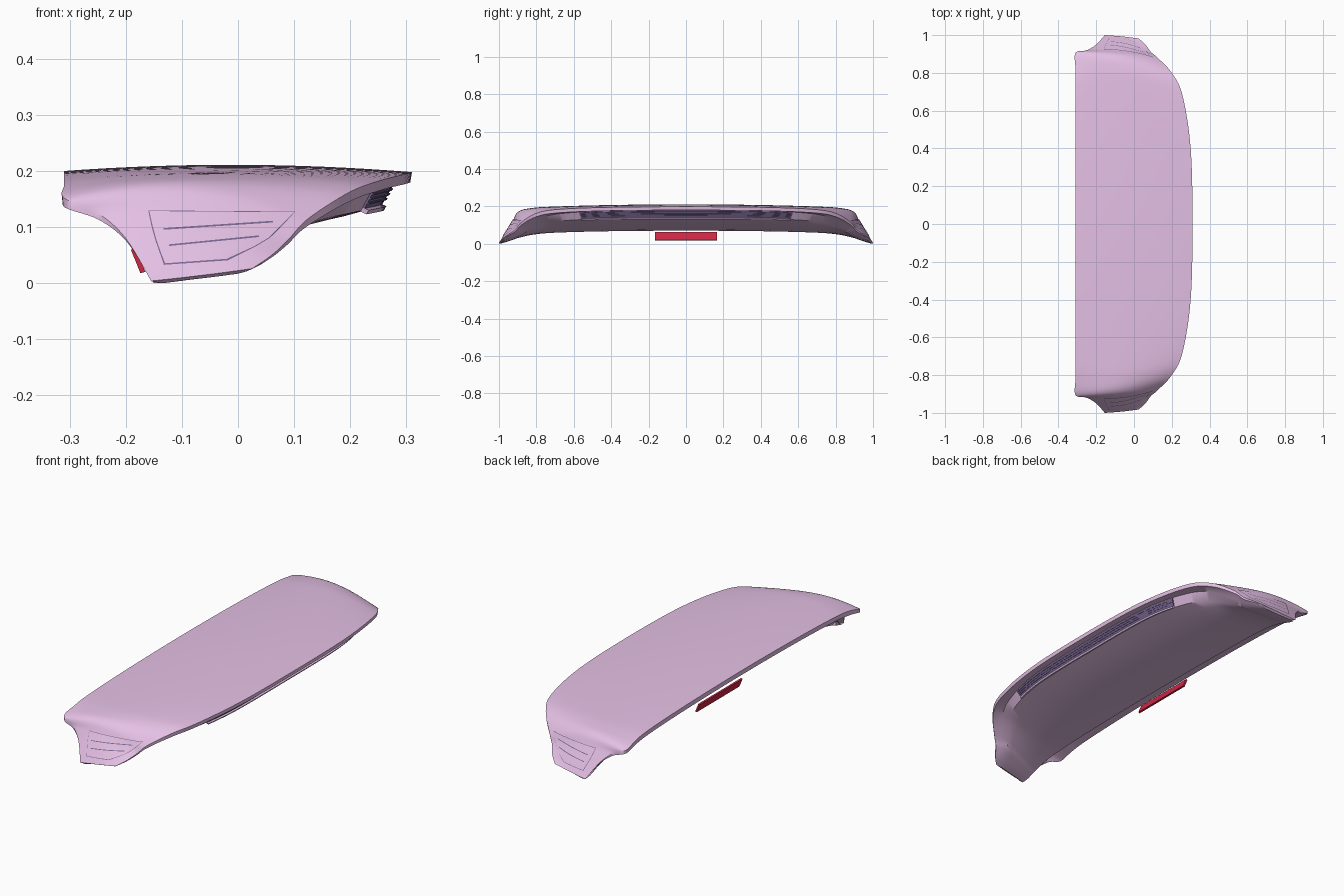
import bpy, bmesh
from mathutils import Vector as V
from mathutils.bvhtree import BVHTree

if "Cube" in bpy.data.objects:
    bpy.data.objects.remove(bpy.data.objects["Cube"])

def material(name, c):
    m = bpy.data.materials.new(name)
    m.diffuse_color = (*c, 1)
    m.use_nodes = True
    m.node_tree.nodes["Principled BSDF"].inputs["Base Color"].default_value = m.diffuse_color
    return m

PINK = material("pink_paint", (.78, .53, .78))
DARK = material("dark_purple", (.2, .14, .3))
RED = material("red_lens", (.6, .02, .06))

def make(name, verts, faces, mat, mirror=True, angle=0.6):
    me = bpy.data.meshes.new(name)
    bm = bmesh.new()
    vs = [bm.verts.new(v) for v in verts]
    for f in faces:
        bm.faces.new([vs[i] for i in f])
    bmesh.ops.recalc_face_normals(bm, faces=bm.faces)
    bm.to_mesh(me)
    bm.free()
    me.materials.append(mat)
    ob = bpy.data.objects.new(name, me)
    bpy.context.collection.objects.link(ob)
    bpy.ops.object.select_all(action='DESELECT')
    ob.select_set(True)
    bpy.context.view_layer.objects.active = ob
    if mirror:
        md = ob.modifiers.new("mirror", 'MIRROR')
        md.use_axis = (False, True, False)
        md.merge_threshold = 0.0005
        bpy.ops.object.modifier_apply(modifier=md.name)
    bpy.ops.object.shade_smooth_by_angle(angle=angle)
    return ob

def curve(pts, t):
    """Catmull-Rom through pts, mirrored in y at the centre."""
    def p(i):
        if i < 0:
            return V((pts[-i][0], -pts[-i][1], pts[-i][2]))
        return V(pts[min(i, len(pts) - 1)])
    i = min(int(t), len(pts) - 2)
    u = t - i
    a, b, c, d = p(i - 1), p(i), p(i + 1), p(i + 2)
    return .5 * (2*b + (c - a)*u + (2*a - 5*b + 4*c - d)*u*u + (3*b - a - 3*c + d)*u**3)

# guide rails from the centre out to the wing tip
FRONT = [(-.31, 0, .2), (-.31, .4, .196), (-.31, .7, .186), (-.31, .82, .174),
         (-.31, .905, .152), (-.25, .92, .125), (-.2, .95, .08), (-.155, 1, .004)]
CROWN = [(0, 0, .211), (0, .4, .207), (-.02, .7, .199), (-.05, .82, .191),
         (-.08, .89, .171), (-.08, .925, .118), (-.07, .96, .065), (-.065, .993, .014)]
REAR = [(.31, 0, .198), (.3, .4, .195), (.257, .68, .184), (.2, .8, .163),
        (.125, .88, .115), (.09, .91, .078), (.06, .95, .05), (.025, .982, .026)]
UNDER = [(.275, 0, .18), (.267, .4, .176), (.22, .65, .163), (.165, .77, .14),
         (.1, .855, .09), (.07, .892, .06), (.045, .94, .036), (.015, .976, .021)]
STEP = [(.25, 0, .136), (.243, .4, .134), (.2, .63, .125), (.14, .74, .11),
        (.08, .83, .075), (.05, .875, .05), (.02, .93, .03), (0, .974, .017)]
BELLY = [(.06, 0, .093), (.05, .4, .091), (.03, .66, .083), (0, .77, .07),
         (-.03, .86, .048), (-.05, .9, .032), (-.06, .945, .017), (-.07, .982, .008)]
LIP = [(-.155, 0, .07), (-.155, .4, .067), (-.155, .7, .059), (-.155, .82, .048),
       (-.155, .9, .03), (-.155, .935, .018), (-.155, .965, .008), (-.15, .994, 0)]

def section(t):
    f, m, r, a, b, g, l = [curve(k, t) for k in (FRONT, CROWN, REAR, UNDER, STEP, BELLY, LIP)]
    ctrl = 2*m - .5*(f + r)
    th = .022 * max(0, 1 - max(0, t - 3) / 4)
    row = []
    for i in range(17):
        u = i / 16
        row.append((1-u)**2*f + 2*u*(1-u)*ctrl + u*u*r)
    row += [r + V((-.003, 0, -.75*th - .002)), a, b]
    gc = 2*g - .5*(b + l)
    for i in range(1, 7):
        u = i / 6
        row.append((1-u)**2*b + 2*u*(1-u)*gc + u*u*l)
    k = f + V((.06, -.004, -.4*th - .004))
    k = k if t < 4 else k.lerp(l, (t - 4) / 3 * .7)
    row += [k, f + V((.002, 0, -th - .001))]
    return row

# main wing shell
STEPS = 49
verts, faces = [], []
for s in range(STEPS + 1):
    row = section(7 * s / STEPS)
    n = len(row)
    verts += row
for s in range(STEPS):
    for i in range(n):
        j = (i + 1) % n
        faces.append((s*n + i, s*n + j, (s+1)*n + j, (s+1)*n + i))
shell_faces = list(faces)
faces.append(tuple(STEPS*n + i for i in range(n)))
make("wing_shell", verts, faces, PINK)
bvh = BVHTree.FromPolygons(verts, shell_faces)

def on_side(x, z, off):
    hit = bvh.ray_cast(V((x, 2, z)), V((0, -1, 0)))
    p = hit[0] if hit[0] else V((x, .95, z))
    return p + V((0, off * .85, off * .5))

def side_patch(name, rows, off, mat, nx=12):
    """Grid laid on the end face; rows = (x0, z0, x1, z1)."""
    vs, fs = [], []
    for x0, z0, x1, z1 in rows:
        for i in range(nx + 1):
            u = i / nx
            vs.append(on_side(x0 + (x1-x0)*u, z0 + (z1-z0)*u, off))
    for r in range(len(rows) - 1):
        for i in range(nx):
            a = r*(nx+1) + i
            fs.append((a, a+1, a+nx+2, a+nx+1))
    return make(name, vs, fs, mat)

# end plates with a dark outline gap and two slots
plate = [(-.158, .127, .1, .125), (-.152, .1, .08, .105), (-.145, .075, .055, .08),
         (-.138, .055, .03, .065), (-.13, .034, -.02, .042)]
edge = [(a - .002, b + (.002 if i == 0 else -.002 if i == 4 else 0), c + .002,
         d + (.002 if i == 0 else -.002 if i == 4 else 0)) for i, (a, b, c, d) in enumerate(plate)]
side_patch("end_plate_gap", edge, .0015, DARK)
side_patch("end_plate", plate, .003, PINK)
for k, (x0, z0, x1, z1) in enumerate([(-.133, .096, .062, .109), (-.123, .067, .037, .083)]):
    side_patch(f"end_plate_slot_{k+1}", [(x0, z0, x1, z1), (x0, z0 - .003, x1, z1 - .003)], .0045, DARK)

# grille panel under the trailing edge with a lighter lower lip
def strip(name, lo, hi, off, mat):
    vs, fs = [], []
    N = 20
    for i in range(N + 1):
        t = 1.62 * i / N
        a, b = curve(UNDER, t), curve(STEP, t)
        out = V((.9, 0, -.4))
        for f, o in ((lo, off), (hi, off), (hi, 0), (lo, 0)):
            vs.append(b.lerp(a, f) + out * o)
    for i in range(N):
        for j in range(4):
            k = (j + 1) % 4
            fs.append((4*i + j, 4*i + k, 4*i + 4 + k, 4*i + 4 + j))
    fs.append(tuple(4*N + j for j in range(4)))
    make(name, vs, fs, mat)

strip("grille_panel", .12, .95, .004, DARK)
strip("grille_lip", -.04, .14, .012, PINK)
for k, f in enumerate((.35, .55, .75)):
    strip(f"grille_slat_{k+1}", f, f + .06, .007, DARK)

# brake light hanging below the front edge
sec = [(-.191, .06), (-.183, .062), (-.165, .02), (-.174, .018)]
vs = [(x, y, z) for y in (-.165, .165) for x, z in sec]
fs = [(0, 1, 2, 3), (4, 5, 6, 7)] + [(i, (i+1) % 4, (i+1) % 4 + 4, i + 4) for i in range(4)]
make("brake_light", vs, fs, RED, mirror=False)
